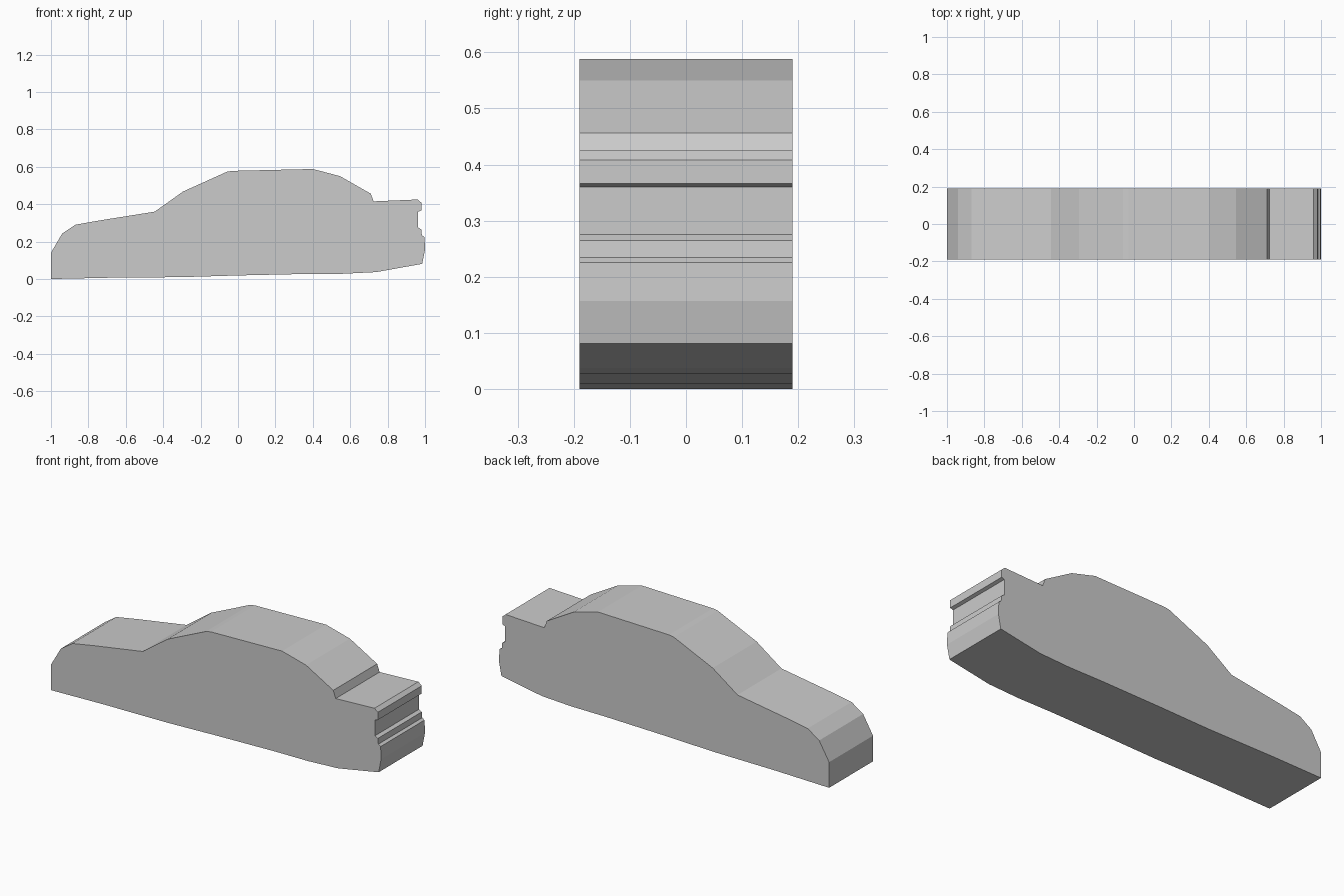
import bpy
import bmesh

if "Cube" in bpy.data.objects:
    bpy.data.objects.remove(bpy.data.objects["Cube"])

HALF_WIDTH = 0.19

# Side outline of the car (x, z), from the nose over the roof and back underneath
PROFILE = [
    (-1.0, 0.0), (-1.0, 0.14),                                   # front bumper
    (-0.94, 0.243), (-0.87, 0.29), (-0.74, 0.313), (-0.445, 0.36),  # bonnet
    (-0.295, 0.467), (-0.06, 0.573), (-0.03, 0.578),             # windscreen
    (0.40, 0.588), (0.545, 0.55), (0.71, 0.456), (0.725, 0.415),  # roof, rear window
    (0.96, 0.425), (0.98, 0.408), (0.98, 0.366),                 # boot lid lip
    (0.963, 0.36), (0.963, 0.275), (0.98, 0.265),                # rear recess
    (0.983, 0.234), (0.997, 0.225), (1.0, 0.157), (0.985, 0.081),  # rear bumper
    (0.74, 0.037), (0.56, 0.028), (0.36, 0.027), (0.0, 0.019),   # underside
    (-0.3, 0.01), (-0.68, 0.007),
]

grey = bpy.data.materials.new("light_grey")
grey.diffuse_color = (0.6, 0.6, 0.6, 1.0)
grey.use_nodes = True
grey.node_tree.nodes["Principled BSDF"].inputs["Base Color"].default_value = grey.diffuse_color

# Extrude the outline across the width
bm = bmesh.new()
side = bm.faces.new([bm.verts.new((x, -HALF_WIDTH, z)) for x, z in PROFILE])
out = bmesh.ops.extrude_face_region(bm, geom=[side], use_keep_orig=True)
far = [g for g in out["geom"] if isinstance(g, bmesh.types.BMVert)]
bmesh.ops.translate(bm, verts=far, vec=(0, 2 * HALF_WIDTH, 0))
bmesh.ops.recalc_face_normals(bm, faces=bm.faces)

mesh = bpy.data.meshes.new("car_body")
bm.to_mesh(mesh)
bm.free()
mesh.materials.append(grey)
bpy.context.collection.objects.link(bpy.data.objects.new("car_body", mesh))
